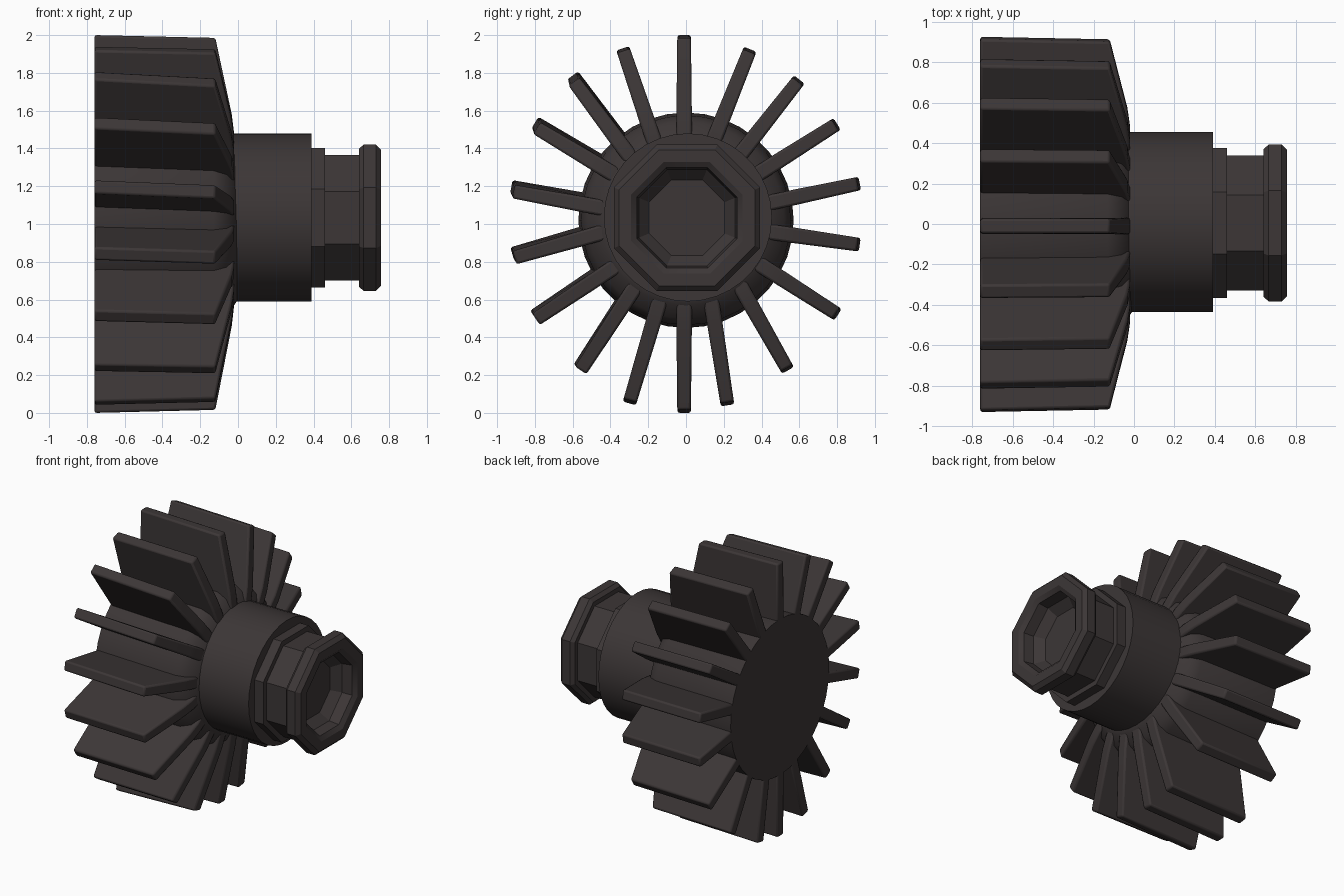
import bpy, bmesh, math
from mathutils import Vector

if "Cube" in bpy.data.objects:
    bpy.data.objects.remove(bpy.data.objects["Cube"])

CY, CZ = 0.005, 1.033   # shaft axis position (runs along x)

mat = bpy.data.materials.new("dark brown grey")
mat.diffuse_color = (0.045, 0.037, 0.037, 1)
mat.use_nodes = True
mat.node_tree.nodes["Principled BSDF"].inputs["Base Color"].default_value = mat.diffuse_color


def finish(name, bm, angle=30):
    bmesh.ops.recalc_face_normals(bm, faces=bm.faces)
    me = bpy.data.meshes.new(name)
    bm.to_mesh(me)
    bm.free()
    me.materials.append(mat)
    ob = bpy.data.objects.new(name, me)
    bpy.context.collection.objects.link(ob)
    bpy.ops.object.select_all(action='DESELECT')
    ob.select_set(True)
    bpy.context.view_layer.objects.active = ob
    bpy.ops.object.shade_smooth_by_angle(angle=math.radians(angle))
    return ob


def lathe(name, profile, sides, cy=CY, cz=CZ, flat_top=False, angle=30):
    """Spin (x, radius) points round the x axis; flat_top radii are apothems."""
    bm = bmesh.new()
    k = 1 / math.cos(math.pi / sides) if flat_top else 1
    off = math.pi / sides if flat_top else 0
    rings = []
    for x, r in profile:
        rings.append([bm.verts.new((x,
                                    cy + k * r * math.sin(2 * math.pi * i / sides + off),
                                    cz + k * r * math.cos(2 * math.pi * i / sides + off)))
                      for i in range(sides)])
    for a, b in zip(rings, rings[1:]):
        for i in range(sides):
            j = (i + 1) % sides
            bm.faces.new((a[i], a[j], b[j], b[i]))
    bm.faces.new(rings[0])
    bm.faces.new(rings[-1])
    return finish(name, bm, angle)


# Hub between the fins and the round collar
lathe("hub", [(-0.76, 0.57), (-0.13, 0.555), (-0.06, 0.52), (-0.02, 0.45), (0.0, 0.42)],
      36, 0, 1.02, angle=50)
lathe("collar", [(-0.1, 0.445), (0.39, 0.445)], 36, 0.01, 1.035)

# Eight-sided step, neck and hollow end ring
lathe("step", [(0.35, 0.37), (0.46, 0.37)], 8, flat_top=True)
lathe("neck", [(0.42, 0.333), (0.58, 0.333)], 8, flat_top=True)
lathe("end_ring", [(0.57, 0.333), (0.64, 0.333), (0.64, 0.365), (0.665, 0.387),
                   (0.73, 0.387), (0.757, 0.36), (0.757, 0.295), (0.735, 0.265),
                   (0.66, 0.255), (0.60, 0.20)], 8, flat_top=True)

# Fins: (tip y, tip z, root y, root z), seen along the axis
fins = [
    (-0.01, 2.00, -0.01, 1.58), (0.34, 1.925, 0.19, 1.55), (0.60, 1.765, 0.36, 1.46),
    (0.80, 1.53, 0.50, 1.34), (0.92, 1.215, 0.57, 1.14), (0.92, 0.89, 0.57, 0.94),
    (0.805, 0.52, 0.50, 0.715), (0.54, 0.225, 0.35, 0.56), (0.22, 0.04, 0.15, 0.49),
    (-0.01, 0.00, -0.01, 0.46), (-0.30, 0.05, -0.17, 0.49), (-0.565, 0.225, -0.34, 0.57),
    (-0.805, 0.50, -0.49, 0.71), (-0.92, 0.83, -0.57, 0.93), (-0.925, 1.185, -0.57, 1.12),
    (-0.80, 1.525, -0.50, 1.345), (-0.60, 1.775, -0.38, 1.48), (-0.335, 1.93, -0.21, 1.56)]
# Fin side outline: (x, fraction from root to tip)
outline = [(-0.76, -0.45), (-0.76, 1.0), (-0.12, 0.965), (-0.033, 0.0), (-0.02, -0.25),
           (-0.02, -0.45)]

for n, (ty, tz, ry, rz) in enumerate(fins):
    root, tip = Vector((0, ry, rz)), Vector((0, ty, tz))
    side = (tip - root).cross(Vector((1, 0, 0))).normalized()
    bm = bmesh.new()
    layers = []
    for s in (-1, 1):
        row = []
        for x, t in outline:
            half = 0.041 - 0.005 * max(t, 0)
            p = root.lerp(tip, t) + side * s * half
            p.x = x
            if ty < -0.5:                      # slight sweep on the near side
                p.z += 0.012 if x < -0.5 else -0.012
            row.append(bm.verts.new(p))
        layers.append(row)
    a, b = layers
    bm.faces.new(a)
    bm.faces.new(b)
    for i in range(len(a)):
        j = (i + 1) % len(a)
        bm.faces.new((a[i], a[j], b[j], b[i]))
    ob = finish("fin_%02d" % (n + 1), bm, 40)
    bev = ob.modifiers.new("soft_edges", 'BEVEL')
    bev.width = 0.012
    bev.segments = 2
    bev.limit_method = 'ANGLE'
    bev.angle_limit = math.radians(40)
